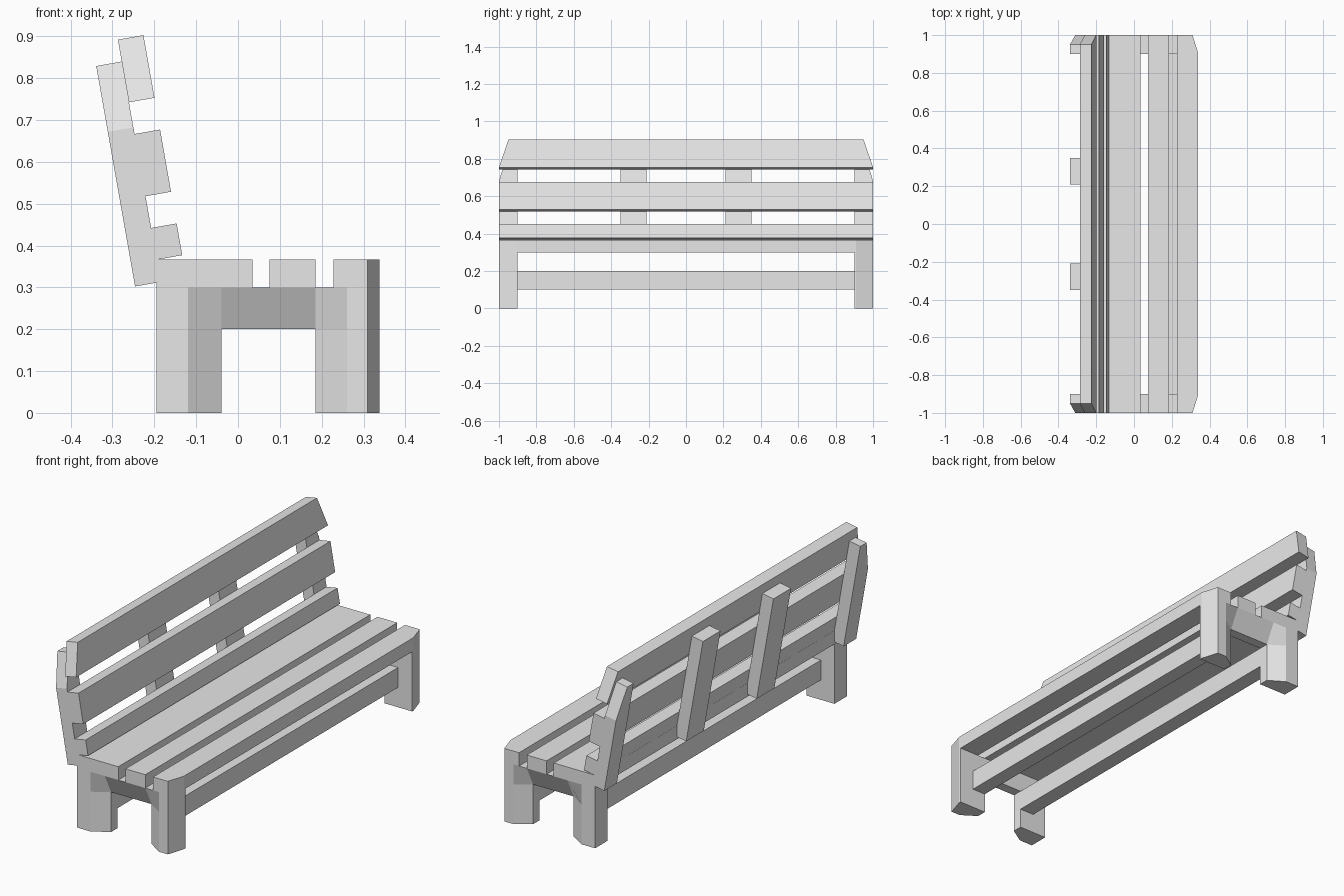
import bpy, bmesh, math
from mathutils import Vector

cube = bpy.data.objects.get("Cube")
if cube:
    bpy.data.objects.remove(cube, do_unlink=True)

# Single plain grey
GREY = (0.8, 0.8, 0.8, 1)
grey = bpy.data.materials.new("light grey")
grey.use_nodes = True
grey.diffuse_color = GREY
grey.node_tree.nodes["Principled BSDF"].inputs["Base Color"].default_value = GREY


def loft(name, rings):
    """Skin a solid through matching rings of points and cap both ends."""
    bm = bmesh.new()
    loops = [[bm.verts.new(p) for p in ring] for ring in rings]
    n = len(loops[0])
    for a, b in zip(loops, loops[1:]):
        for i in range(n):
            j = (i + 1) % n
            bm.faces.new((a[i], a[j], b[j], b[i]))
    bm.faces.new(loops[0])
    bm.faces.new(loops[-1])
    bmesh.ops.recalc_face_normals(bm, faces=bm.faces)
    mesh = bpy.data.meshes.new(name)
    bm.to_mesh(mesh)
    bm.free()
    mesh.materials.append(grey)
    obj = bpy.data.objects.new(name, mesh)
    bpy.context.collection.objects.link(obj)
    return obj


def prism(name, outline, z0, z1):
    """Extrude an xy outline between two heights."""
    return loft(name, [[(x, y, z) for x, y in outline] for z in (z0, z1)])


def box(name, x0, x1, y0, y1, z0, z1):
    return prism(name, [(x0, y0), (x1, y0), (x1, y1), (x0, y1)], z0, z1)


BACK, FRONT = -0.195, 0.338         # seat depth
LEG_IN_B, LEG_IN_F = -0.04, 0.185   # inner sides of the legs
RAIL_B, RAIL_F = -0.12, 0.26        # outer sides of the rails
SEAT, TOP, RAIL_TOP = 0.30, 0.367, 0.20
INNER, CUT, NOSE = 0.90, 0.05, 0.31

# Seat slats, the front one with clipped corners
box("seat_slat_back", BACK, 0.035, -1, 1, SEAT, TOP)
box("seat_slat_middle", 0.075, 0.185, -1, 1, SEAT, TOP)
prism("seat_slat_front", [(0.228, -1), (NOSE, -1), (FRONT, -0.91),
                          (FRONT, 0.91), (NOSE, 1), (0.228, 1)], SEAT, TOP)

# Long rails between the legs
box("rail_back", RAIL_B, LEG_IN_B, -INNER, INNER, 0.1, RAIL_TOP)
box("rail_front", LEG_IN_F, RAIL_F, -INNER, INNER, 0.1, RAIL_TOP)

# Legs, whose inner corner cut fades out beneath the seat, and aprons
LEVELS = ((0, CUT), (RAIL_TOP, CUT), (SEAT, 0))
for side, s in (("right", -1), ("left", 1)):
    loft(f"back_leg_{side}", [
        [(BACK, s, z), (RAIL_B, s, z), (LEG_IN_B, s * (1 - c), z),
         (LEG_IN_B, s * INNER, z), (BACK, s * INNER, z)] for z, c in LEVELS])
    loft(f"front_leg_{side}", [
        [(LEG_IN_F, s * (1 - c), z), (RAIL_F, s, z), (NOSE, s, z),
         (FRONT, s * 0.91, z), (FRONT, s * INNER, z),
         (LEG_IN_F, s * INNER, z)] for z, c in LEVELS])
    loft(f"apron_{side}", [
        [(x, s, SEAT), (x, s * (1 - CUT), RAIL_TOP),
         (x, s * INNER, RAIL_TOP), (x, s * INNER, SEAT)]
        for x in (LEG_IN_B, LEG_IN_F)])

# Backrest frame, leaning back by ten degrees
LEAN = math.radians(10)
FOOT = Vector((-0.185, 0, 0.313))
UP = Vector((-math.sin(LEAN), 0, math.cos(LEAN)))
OUT = Vector((math.cos(LEAN), 0, math.sin(LEAN)))
THICK = 0.062


def leaning(name, n0, n1, stations):
    """Board along the backrest; each station is (height, y start, y end)."""
    return loft(name, [
        [FOOT + UP * h + OUT * n + Vector((0, y, 0))
         for n, y in ((n0, a), (n1, a), (n1, b), (n0, b))]
        for h, a, b in stations])


# Backrest slats, the top one tapered at both ends
leaning("back_slat_lower", 0, THICK, [(0.054, -1, 1), (0.131, -1, 1)])
leaning("back_slat_middle", 0, THICK, [(0.208, -1, 1), (0.359, -1, 1)])
leaning("back_slat_top", 0, THICK, [(0.436, -1, 1), (0.588, -0.95, 0.95)])

# Backrest posts, the end ones tapered at the top
for side, s in (("right", -1), ("left", 1)):
    leaning(f"end_post_{side}", -THICK, 0,
            [(0, s * INNER, s), (0.375, s * INNER, s),
             (0.535, s * INNER, s * 0.95)])
    leaning(f"inner_post_{side}", -THICK, 0,
            [(0, s * 0.21, s * 0.35), (0.535, s * 0.21, s * 0.35)])
